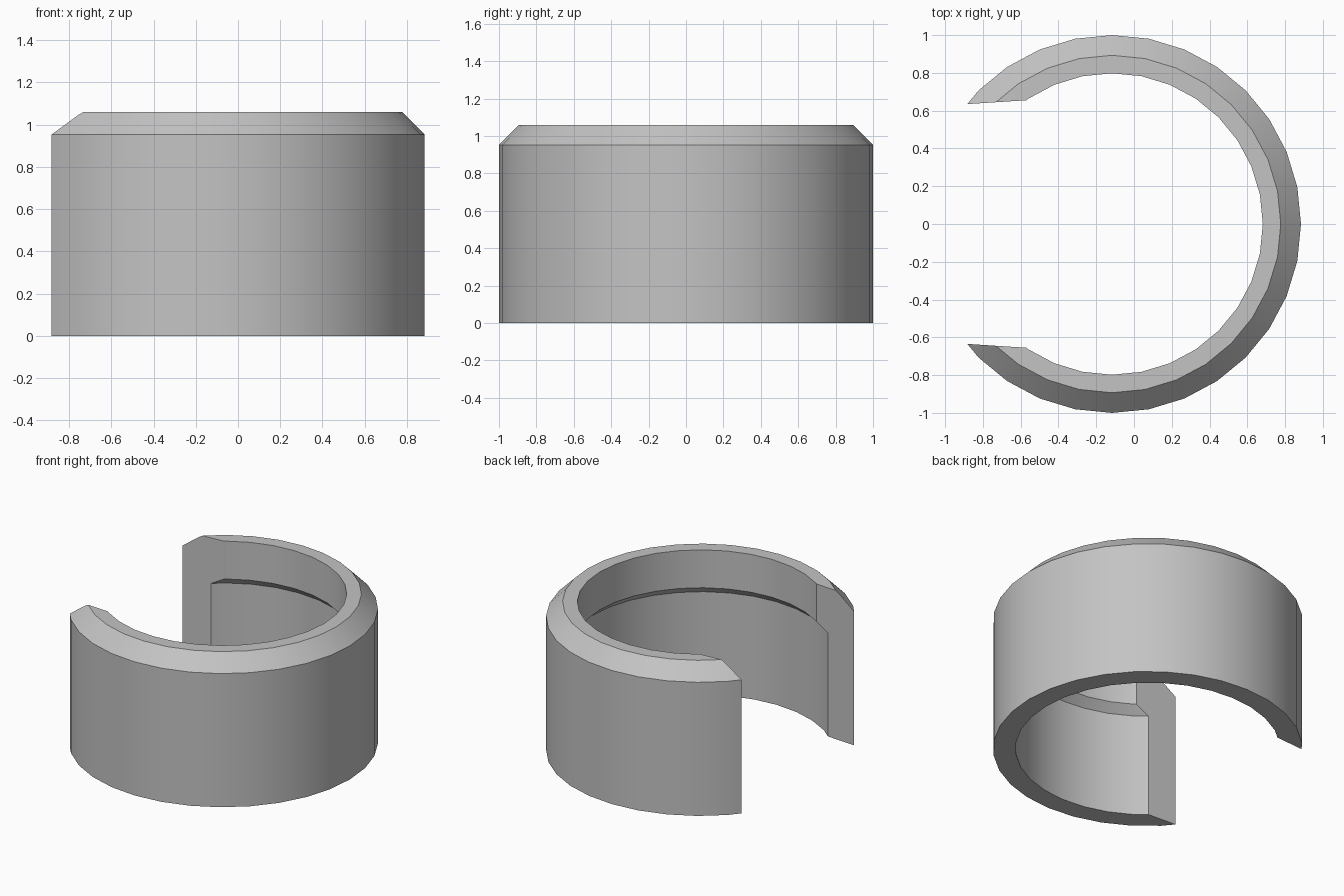
import bpy, bmesh, math
from mathutils import Vector

cube = bpy.data.objects.get("Cube")
if cube:
    bpy.data.objects.remove(cube, do_unlink=True)

CENTRE_X = -0.116
SEGMENTS = 32

# Single grey material
grey = bpy.data.materials.new("plain grey")
grey.use_nodes = True
colour = (0.55, 0.55, 0.55, 1)
grey.diffuse_color = colour
grey.node_tree.nodes["Principled BSDF"].inputs["Base Color"].default_value = colour


def make_object(name, bm):
    bmesh.ops.recalc_face_normals(bm, faces=bm.faces)
    mesh = bpy.data.meshes.new(name)
    bm.to_mesh(mesh)
    bm.free()
    obj = bpy.data.objects.new(name, mesh)
    bpy.context.collection.objects.link(obj)
    mesh.materials.append(grey)
    return obj


# Ring: section with outer chamfer and inner sloped ledge, turned about z
section = [(0.855, 0), (1, 0), (1, 0.953), (0.893, 1.06), (0.798, 1.06),
           (0.798, 0.79), (0.855, 0.735)]
bm = bmesh.new()
verts = [bm.verts.new((CENTRE_X + r, 0, z)) for r, z in section]
edges = [bm.edges.new((verts[i - 1], verts[i])) for i in range(len(verts))]
bmesh.ops.spin(bm, geom=verts + edges, cent=(CENTRE_X, 0, 0), axis=(0, 0, 1),
               angle=math.tau, steps=SEGMENTS)
bmesh.ops.remove_doubles(bm, verts=bm.verts, dist=0.0001)
ring = make_object("open_ring", bm)

# Tapered wedge that opens the ring on one side
bm = bmesh.new()
outline = [(-1.5, -0.595), (-0.4, -0.666), (-0.4, 0.666), (-1.5, 0.595)]
base = bm.faces.new([bm.verts.new((x, y, -0.5)) for x, y in outline])
result = bmesh.ops.extrude_face_region(bm, geom=[base])
top = [g for g in result["geom"] if isinstance(g, bmesh.types.BMVert)]
bmesh.ops.translate(bm, verts=top, vec=Vector((0, 0, 2)))
wedge = make_object("gap_cutter", bm)
wedge.hide_render = True

cut = ring.modifiers.new("gap", 'BOOLEAN')
cut.operation = 'DIFFERENCE'
cut.solver = 'EXACT'
cut.object = wedge

# Apply the cut, drop the cutter and smooth the curved walls
bpy.ops.object.select_all(action='DESELECT')
ring.select_set(True)
bpy.context.view_layer.objects.active = ring
bpy.ops.object.modifier_apply(modifier=cut.name)
bpy.data.objects.remove(wedge, do_unlink=True)
bpy.ops.object.shade_smooth_by_angle(angle=math.radians(30))
